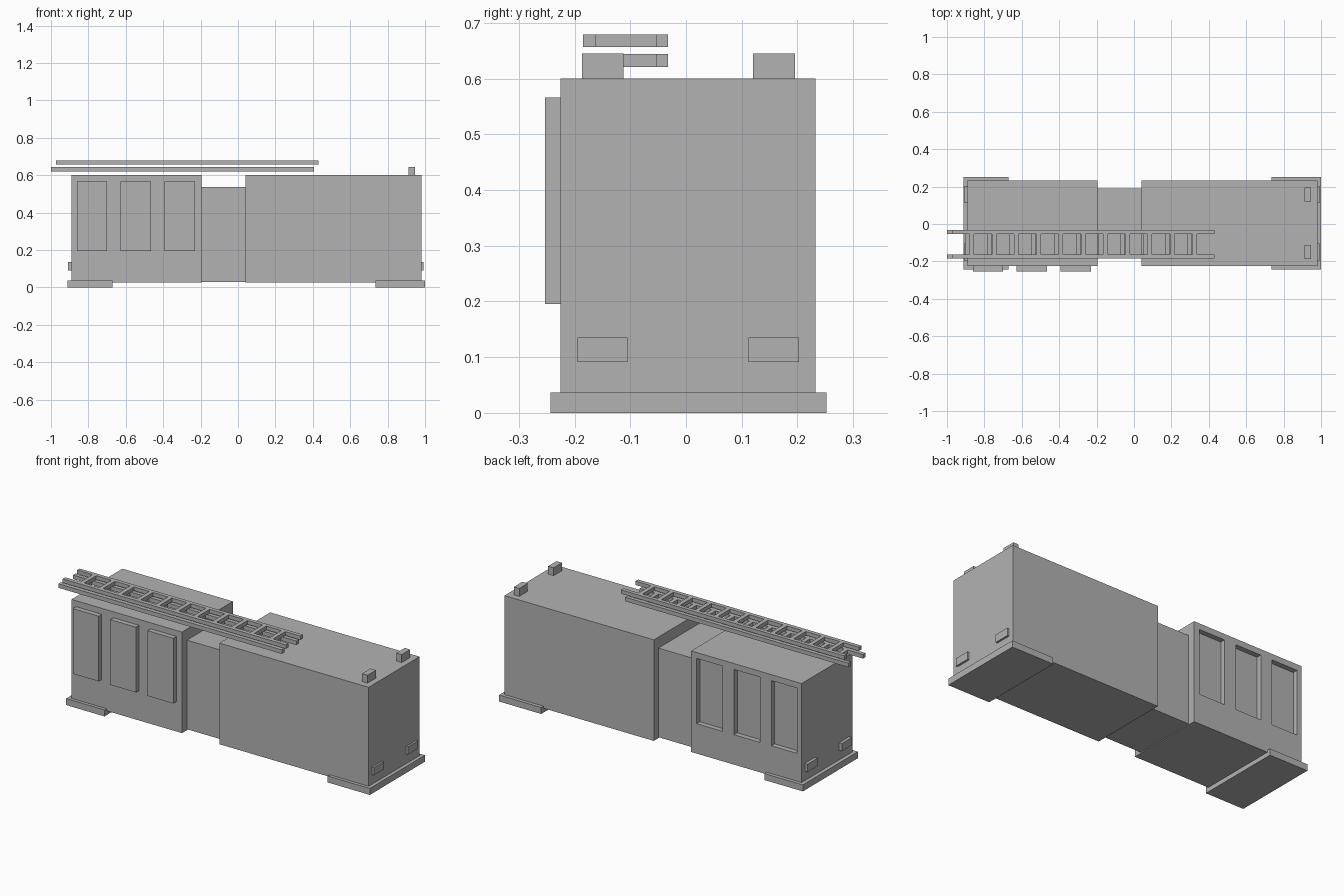
import bpy

cube = bpy.data.objects.get("Cube")
if cube:
    bpy.data.objects.remove(cube, do_unlink=True)

grey = bpy.data.materials.new("plain grey")
grey.use_nodes = True
COLOUR = (0.45, 0.45, 0.45, 1)
grey.diffuse_color = COLOUR
grey.node_tree.nodes["Principled BSDF"].inputs["Base Color"].default_value = COLOUR


def box(name, x, y, z):
    """Box from (low, high) ranges on each axis."""
    spans = (x, y, z)
    bpy.ops.mesh.primitive_cube_add(size=1, location=[sum(s) / 2 for s in spans])
    ob = bpy.context.object
    ob.name = name
    ob.scale = [s[1] - s[0] for s in spans]
    bpy.ops.object.transform_apply(location=False, rotation=False, scale=True)
    ob.data.materials.append(grey)
    return ob


# Body: cab, narrow middle and equipment box
SIDES = (-0.225, 0.232)
front_body = box("front_body", (0.04, 0.98), SIDES, (0.025, 0.6))
rear_body = box("rear_body", (-0.89, -0.195), SIDES, (0.025, 0.6))
box("middle_body", (-0.195, 0.04), (-0.18, 0.19), (0.03, 0.537))

# Side shutters: raised on one side, recessed on the other
for i in range(3):
    left = -0.862 + i * 0.235
    span, height = (left, left + 0.162), (0.195, 0.566)
    box(f"raised_shutter_{i + 1}", span, (-0.253, -0.225), height)
    cutter = box("shutter_cutter", span, (0.203, 0.3), height)
    cutter.hide_render = True
    cut = rear_body.modifiers.new("shutter_recess", "BOOLEAN")
    cut.operation = "DIFFERENCE"
    cut.solver = "EXACT"
    cut.object = cutter
    bpy.context.view_layer.objects.active = rear_body
    bpy.ops.object.modifier_apply(modifier=cut.name)
    bpy.data.objects.remove(cutter, do_unlink=True)

# Bumpers
box("front_bumper", (0.735, 1.0), (-0.243, 0.252), (0, 0.037))
box("rear_bumper", (-0.912, -0.67), (-0.243, 0.252), (0, 0.037))

# Lamps on both ends and beacons on the cab roof
for side, lamp_y, beacon_y in (("right", (-0.195, -0.105), (-0.187, -0.112)),
                               ("left", (0.112, 0.203), (0.12, 0.196))):
    box(f"{side}_headlamp", (0.975, 0.991), lamp_y, (0.091, 0.135))
    box(f"{side}_tail_lamp", (-0.908, -0.885), lamp_y, (0.091, 0.135))
    box(f"{side}_beacon", (0.912, 0.946), beacon_y, (0.6, 0.645))

# Two stacked ladders
for name, start, z in (("lower_ladder", -1.0, (0.621, 0.644)),
                       ("upper_ladder", -0.974, (0.657, 0.679))):
    end = start + 1.405
    box(f"{name}_right_rail", (start, end), (-0.185, -0.162), z)
    box(f"{name}_left_rail", (start, end), (-0.054, -0.032), z)
    for i in range(11):
        x = (start + end) / 2 + (i - 5) * 0.119
        box(f"{name}_rung_{i + 1}", (x - 0.012, x + 0.012), (-0.162, -0.054), z)
